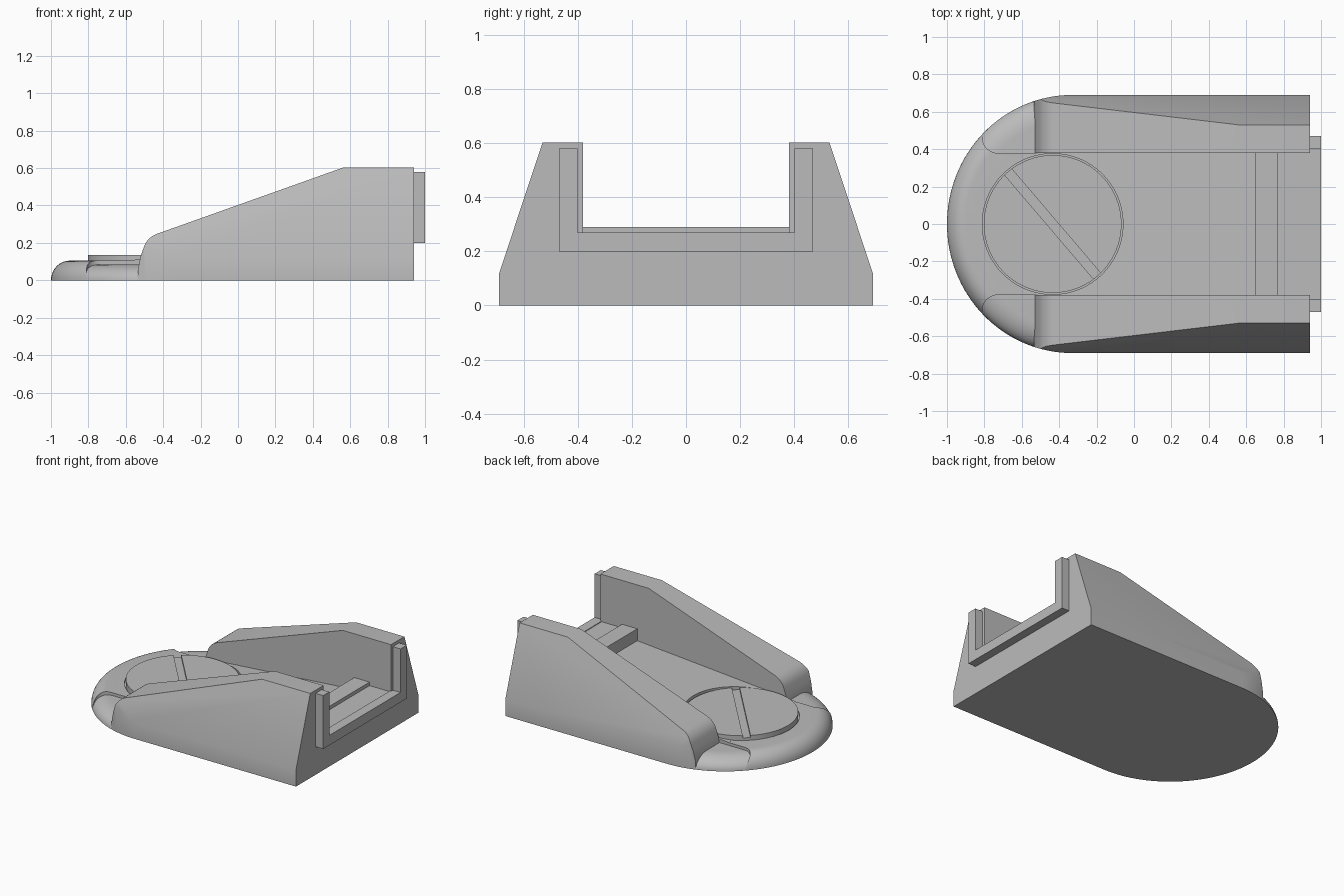
import bpy, bmesh, math
from mathutils import Vector, Matrix

if "Cube" in bpy.data.objects:
    bpy.data.objects.remove(bpy.data.objects["Cube"])

grey = bpy.data.materials.new("plain_grey")
grey.use_nodes = True
COLOUR = (0.5, 0.5, 0.5, 1)
grey.diffuse_color = COLOUR
grey.node_tree.nodes["Principled BSDF"].inputs["Base Color"].default_value = COLOUR

HALF, BACK = 0.69, 0.94      # half width of the body and its rear plane
NOSE_X = -0.33               # where the round nose meets the straight sides
INNER = 0.38                 # inner faces of the side walls


def add_object(name, bm):
    bmesh.ops.recalc_face_normals(bm, faces=bm.faces)
    mesh = bpy.data.meshes.new(name)
    bm.to_mesh(mesh)
    bm.free()
    mesh.materials.append(grey)
    ob = bpy.data.objects.new(name, mesh)
    bpy.context.collection.objects.link(ob)
    return ob


def prism(name, points, axis, lo, hi):
    """Extrude a 2D profile along x, y or z."""
    place = {"x": lambda a, b: (lo, a, b), "y": lambda a, b: (a, lo, b),
             "z": lambda a, b: (a, b, lo)}[axis]
    bm = bmesh.new()
    face = bm.faces.new([bm.verts.new(place(a, b)) for a, b in points])
    out = bmesh.ops.extrude_face_region(bm, geom=[face])
    move = Vector([(hi - lo) * (axis == k) for k in "xyz"])
    bmesh.ops.translate(bm, vec=move,
                        verts=[g for g in out["geom"] if isinstance(g, bmesh.types.BMVert)])
    return add_object(name, bm)


def activate(ob):
    bpy.ops.object.select_all(action="DESELECT")
    ob.select_set(True)
    bpy.context.view_layer.objects.active = ob


def boolean(ob, tool, operation, keep=False):
    mod = ob.modifiers.new("cut", "BOOLEAN")
    mod.operation, mod.object, mod.solver = operation, tool, "EXACT"
    activate(ob)
    bpy.ops.object.modifier_apply(modifier=mod.name)
    if not keep:
        bpy.data.objects.remove(tool)


def arc(cx, cy, rx, ry, start, end, steps):
    angles = [math.radians(start + (end - start) * i / steps) for i in range(steps + 1)]
    return [(cx + rx * math.cos(a), cy + ry * math.sin(a)) for a in angles]


def nose_outline(inset=0):
    return arc(NOSE_X, 0, 1 + NOSE_X - inset, HALF - inset, 90, 270, 64)


def round_nose(name, height, fillet):
    """Half-round slab whose top edge is rounded over."""
    bm, rings, steps = bmesh.new(), [], 10
    for i in range(steps + 1):
        t = math.pi / 2 * i / steps
        outline = nose_outline(fillet * (1 - math.cos(t)))
        rings.append([bm.verts.new((x, y, height * math.sin(t))) for x, y in outline])
    for low, high in zip(rings, rings[1:]):
        for j in range(len(low)):
            k = (j + 1) % len(low)
            bm.faces.new((low[j], low[k], high[k], high[j]))
    bm.faces.new(rings[0])
    bm.faces.new(rings[-1])
    return add_object(name, bm)


def mirrored(points):
    return [(x, -y) for x, y in points]


# Nose, with a lower ledge showing through at both sides
nose = round_nose("nose", 0.105, 0.1)
nose_ledge = round_nose("nose_ledge", 0.085, 0.13)
ledge_cut = arc(-0.73, INNER + 0.08, 0.08, 0.08, 180, 270, 10) + [(0, INNER), (0, 0.9), (-0.81, 0.9)]
for pts in (ledge_cut, mirrored(ledge_cut)):
    boolean(nose, prism("ledge_cutter", pts, "z", -0.2, 0.4), "DIFFERENCE")

# Gently rising floor with a raised sill at the rear
floor = prism("floor", [(-0.6, 0), (-0.6, 0.106), (0.65, 0.205), (0.65, 0.29), (0.77, 0.29),
                        (0.77, 0.265), (BACK, 0.265), (BACK, 0)], "y", -INNER, INNER)

# Round pocket for the disc
pocket = prism("pocket_cutter", arc(-0.435, 0, 0.376, 0.376, 0, 357.5, 143), "z", 0.09, 0.5)
boolean(nose, pocket, "DIFFERENCE", keep=True)
boolean(floor, pocket, "DIFFERENCE")

# Disc with a diagonal slot
disc = prism("slotted_disc", arc(-0.435, 0, 0.368, 0.368, 0, 357.5, 143), "z", 0.05, 0.135)
slot = prism("slot_cutter", [(-0.5, -0.025), (0.5, -0.025), (0.5, 0.025), (-0.5, 0.025)],
             "z", 0.12, 0.3)
slot.matrix_world = Matrix.Translation((-0.435, 0, 0)) @ Matrix.Rotation(math.radians(-49.5), 4, "Z")
bpy.context.view_layer.update()
boolean(disc, slot, "DIFFERENCE")

# Side walls: tapered section, trimmed by the side profile and the plan outline
section = [(INNER, 0), (HALF, 0), (HALF, 0.12), (0.53, 0.602), (INNER, 0.602)]
side = [(-0.54, -0.1), (-0.535, 0.06), (-0.52, 0.13)] \
    + arc(-0.395, 0.14, 0.115, 0.115, 165, 110, 8) \
    + [(0.56, 0.602), (0.6, 0.8), (1.1, 0.8), (1.1, -0.1)]
plan = nose_outline() + [(1.1, -HALF), (1.1, HALF)]
walls = []
for name, sign in (("left_wall", 1), ("right_wall", -1)):
    wall = prism(name, [(sign * y, z) for y, z in section], "x", -0.9, BACK)
    boolean(wall, prism("side_cutter", side, "y", -1, 1), "INTERSECT")
    boolean(wall, prism("plan_cutter", plan, "z", -0.3, 1), "INTERSECT")
    walls.append(wall)

# U-shaped rail on the rear face
rail = [(-0.47, 0.2), (0.47, 0.2), (0.47, 0.58), (0.4, 0.58), (0.4, 0.27),
        (-0.4, 0.27), (-0.4, 0.58), (-0.47, 0.58)]
prism("rear_rail", rail, "x", BACK - 0.01, 1.0)

for ob in [nose, nose_ledge, disc, floor] + walls:
    activate(ob)
    bpy.ops.object.shade_smooth_by_angle(angle=math.radians(25))
